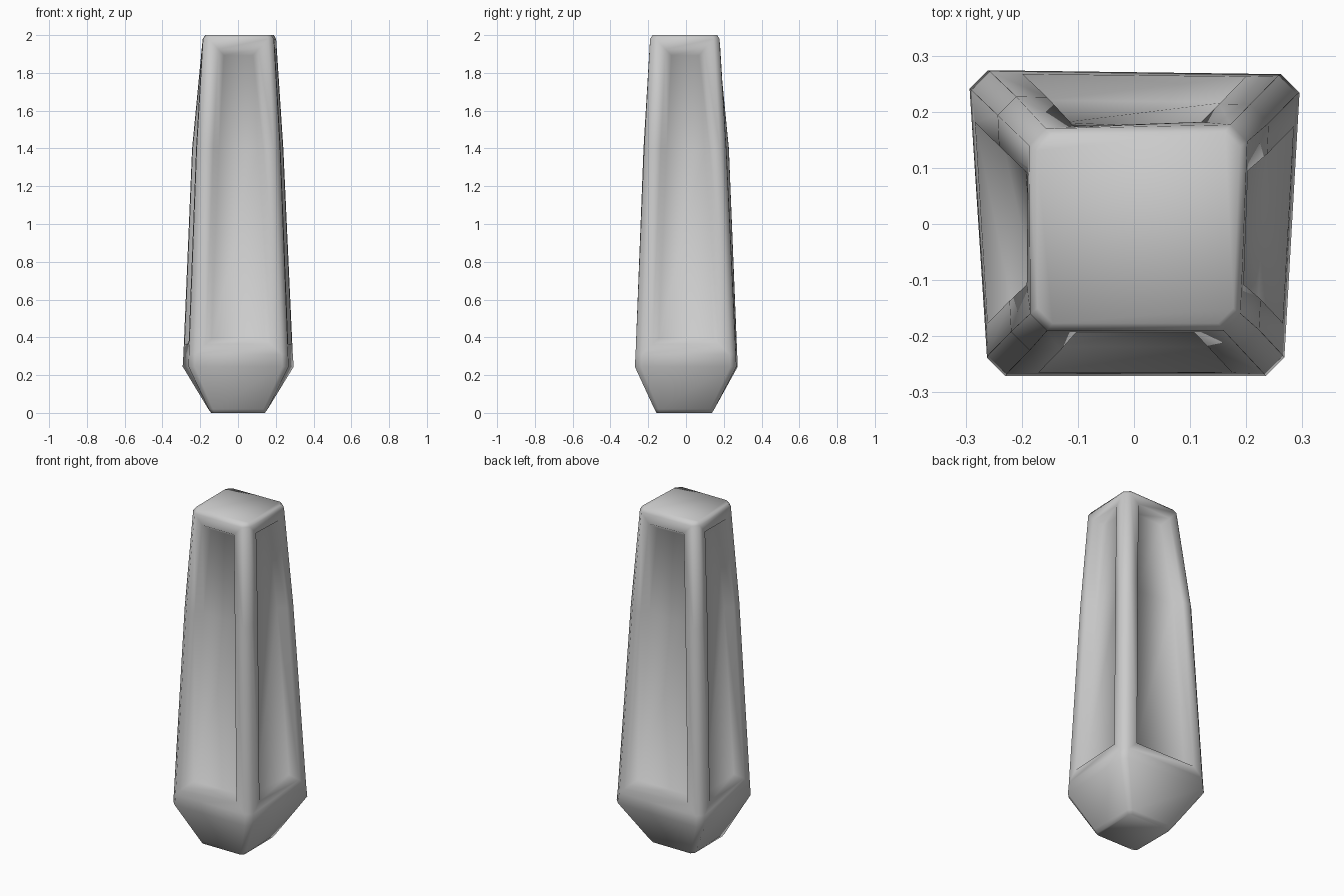
import bpy, bmesh

if "Cube" in bpy.data.objects:
    bpy.data.objects.remove(bpy.data.objects["Cube"])

# Corner-cut square outline, counter-clockwise from front left: (x, y) of each corner plus cut size
def outline(corners, cut, z):
    pts = []
    for i, (x, y) in enumerate(corners):
        sx, sy = (1 if x > 0 else -1), (1 if y > 0 else -1)
        a, b = (x, y - sy * cut), (x - sx * cut, y)
        pair = (a, b) if i in (0, 2) else (b, a)
        pts += [(p[0], p[1], z) for p in pair]
    return pts

# Cross-sections from foot to top: front left, front right, back right, back left, cut, z
sections = [
    ([(-.142, -.157), (.142, -.157), (.142, .137), (-.142, .137)], .018, 0),
    ([(-.155, -.167), (.157, -.167), (.157, .150), (-.157, .150)], .022, .02),
    ([(-.262, -.271), (.268, -.271), (.295, .267), (-.293, .274)], .033, .245),
    ([(-.260, -.267), (.265, -.267), (.290, .264), (-.289, .271)], .033, .31),
    ([(-.219, -.225), (.223, -.222), (.240, .213), (-.243, .227)], .033, 1.4),
    ([(-.185, -.190), (.190, -.190), (.202, .177), (-.187, .170)], .030, 1.98),
    ([(-.172, -.177), (.177, -.177), (.189, .165), (-.173, .158)], .027, 2.0),
]

bm = bmesh.new()
rings = [[bm.verts.new(p) for p in outline(*s)] for s in sections]
panels = {}
for k in range(len(rings) - 1):
    lo, hi = rings[k], rings[k + 1]
    for i in range(8):
        j = (i + 1) % 8
        f = bm.faces.new((lo[i], lo[j], hi[j], hi[i]))
        if k in (3, 4) and i % 2 == 1:
            panels.setdefault(i, []).append(f)
bm.faces.new(rings[-1])
bm.faces.new(rings[0][::-1])
bmesh.ops.recalc_face_normals(bm, faces=bm.faces)

# Flat frame, steep wall and recessed panel on each long side
for faces in panels.values():
    for thickness, depth in ((.055, 0), (.03, -.045)):
        bmesh.ops.inset_region(bm, faces=faces, thickness=thickness, depth=depth,
                               use_even_offset=True, use_boundary=True)

mesh = bpy.data.meshes.new("tapered_post")
bm.to_mesh(mesh)
bm.free()
post = bpy.data.objects.new("tapered_post", mesh)
bpy.context.collection.objects.link(post)
for p in mesh.polygons:
    p.use_smooth = True
